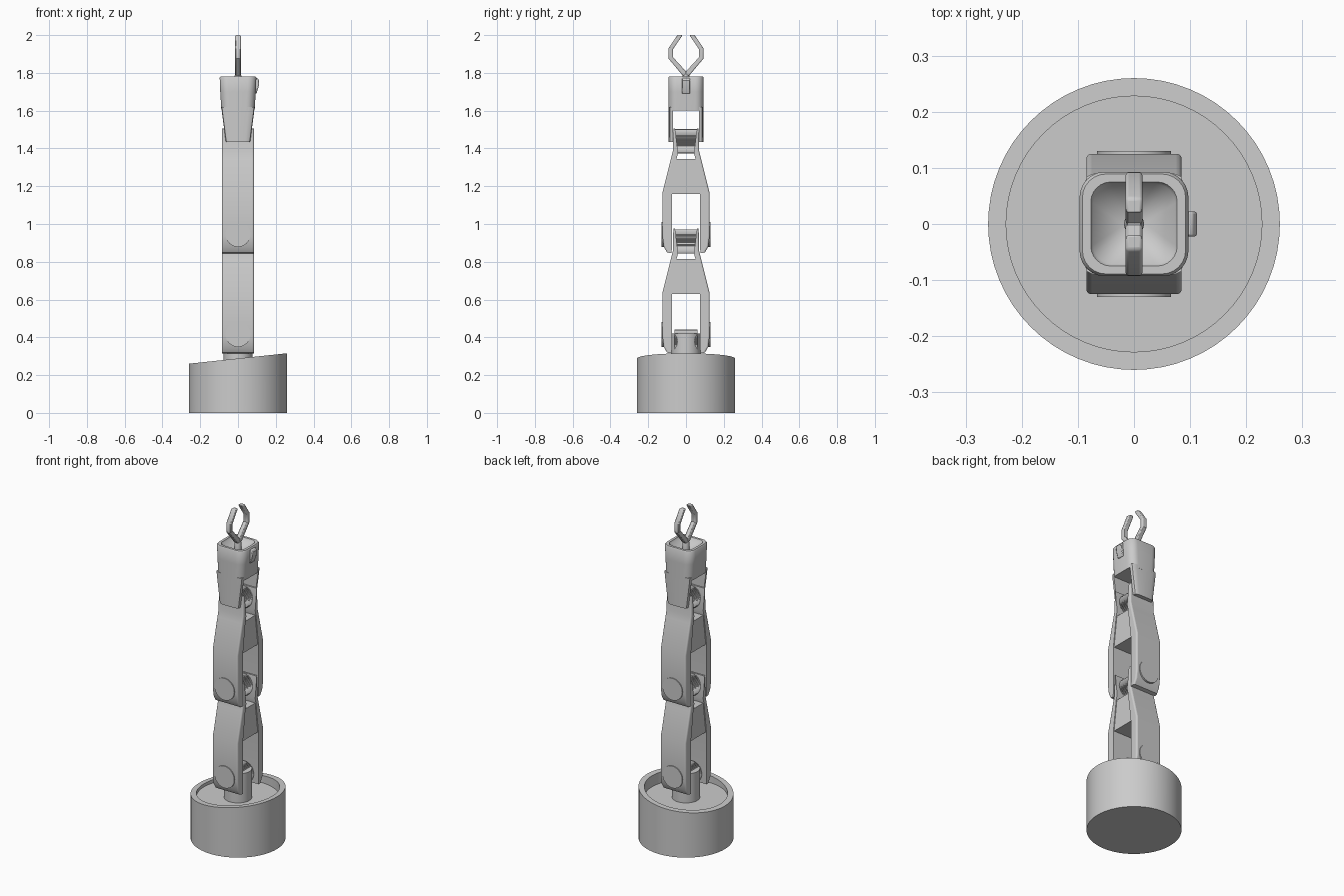
import bpy, bmesh, math
from mathutils import Vector

if "Cube" in bpy.data.objects:
    bpy.data.objects.remove(bpy.data.objects["Cube"])


def finish(name, bm, angle=35, bevel=0, segs=3):
    bmesh.ops.recalc_face_normals(bm, faces=bm.faces[:])
    me = bpy.data.meshes.new(name)
    bm.to_mesh(me)
    bm.free()
    ob = bpy.data.objects.new(name, me)
    bpy.context.collection.objects.link(ob)
    if bevel:
        m = ob.modifiers.new("bevel", 'BEVEL')
        m.width, m.segments, m.limit_method = bevel, segs, 'ANGLE'
        m.angle_limit = math.radians(50)
    bpy.ops.object.select_all(action='DESELECT')
    ob.select_set(True)
    bpy.context.view_layer.objects.active = ob
    bpy.ops.object.shade_smooth_by_angle(angle=math.radians(angle))
    return ob


def loft(name, rings, **kw):
    """Skin a list of equal-length closed loops and cap both ends."""
    bm = bmesh.new()
    vs = [[bm.verts.new(p) for p in r] for r in rings]
    n = len(rings[0])
    for a, b in zip(vs, vs[1:]):
        for i in range(n):
            bm.faces.new((a[i], a[(i + 1) % n], b[(i + 1) % n], b[i]))
    bm.faces.new(vs[0])
    bm.faces.new(vs[-1])
    return finish(name, bm, **kw)


def circle(r, z, n=64, shear=0.0):
    pts = [(r * math.cos(2 * math.pi * i / n), r * math.sin(2 * math.pi * i / n)) for i in range(n)]
    return [(x, y, z + shear * x) for x, y in pts]


def rounded_rect(hx, hy, r, z, n=6):
    out = []
    for q, (sx, sy) in enumerate([(1, 1), (-1, 1), (-1, -1), (1, -1)]):
        for k in range(n + 1):
            a = math.pi / 2 * (q + k / n)
            out.append((sx * (hx - r) + r * math.cos(a), sy * (hy - r) + r * math.sin(a), z))
    return out


def prism(name, pts, axis, a, b, **kw):
    """Extrude a profile along x (points are y,z) or y (points are x,z)."""
    place = (lambda u, v, t: (t, u, v)) if axis == 'x' else (lambda u, v, t: (u, t, v))
    return loft(name, [[place(u, v, t) for u, v in pts] for t in (a, b)], **kw)


# base drum with slanted rim and recessed floor
S = 0.106
loft("base", [circle(0.26, 0), circle(0.26, 0.288, shear=S),
              circle(0.228, 0.288, shear=S), circle(0.228, 0.245)])

# pedestal
loft("pedestal", [circle(0.077, 0.24, 40), circle(0.077, 0.42, 40)])

# fine-toothed joint gears
for j, z0 in enumerate((0.378, 0.908, 1.438)):
    N = 120
    pts = []
    for i in range(N):
        r = 0.064 if i % 2 else 0.060
        a = 2 * math.pi * i / N
        pts.append((r * math.cos(a), z0 + r * math.sin(a)))
    prism("joint_gear_%d" % j, pts, 'y', -0.062, 0.062, angle=20)

# two identical arm segments: side plates, web and pivot caps
PLATE = [(0.076, 0.0), (0.1, 0.004), (0.118, 0.035), (0.125, 0.09), (0.125, 0.32),
         (0.08, 0.50), (0.07, 0.54), (0.067, 0.66), (0.058, 0.66), (0.042, 0.53),
         (0.05, 0.50), (0.074, 0.315), (0.074, 0.06)]
WEB = [(-0.078, 0.315), (0.078, 0.315), (0.055, 0.50), (-0.055, 0.50)]
for k in range(2):
    z0 = 0.315 + 0.53 * k
    for s, side in ((1, "back"), (-1, "front")):
        plate = prism("arm_%d_%s_plate" % (k, side), [(s * y, z0 + z) for y, z in PLATE],
                      'x', -0.085, 0.085)
        # round only the outer long edges
        me = plate.data
        attr = me.attributes.new("bevel_weight_edge", 'FLOAT', 'EDGE')
        for e in me.edges:
            a, b = (me.vertices[i].co for i in e.vertices)
            same_end = abs(a.x - b.x) < 1e-4
            outer = all(min((Vector((s * p.y, p.z - z0)) - Vector(q)).length for q in PLATE[1:8]) < 1e-4
                        for p in (a, b))
            attr.data[e.index].value = 1.0 if same_end and outer else 0.0
        m = plate.modifiers.new("round", 'BEVEL')
        m.limit_method, m.width, m.segments = 'WEIGHT', 0.024, 4
        m.use_clamp_overlap = True
        cap = [(0.066 * math.cos(t * math.pi / 20), z0 + 0.1 + 0.066 * math.sin(t * math.pi / 20))
               for t in range(40)]
        prism("arm_%d_%s_pivot_cap" % (k, side), cap, 'y', s * 0.11, s * 0.13)
    prism("arm_%d_web" % k, [(y, z0 + z) for y, z in WEB], 'x', -0.08, 0.08)

# head cup with a funnel-shaped bowl
loft("head_cup", [rounded_rect(0.088, 0.093, 0.045, 1.60), rounded_rect(0.094, 0.093, 0.045, 1.70),
                  rounded_rect(0.097, 0.093, 0.045, 1.775), rounded_rect(0.092, 0.089, 0.042, 1.782),
                  rounded_rect(0.077, 0.075, 0.036, 1.782), rounded_rect(0.073, 0.071, 0.034, 1.772),
                  rounded_rect(0.02, 0.02, 0.018, 1.735)], angle=40)

# fork lugs hanging from the head
LUG = [(-0.082, 1.62), (-0.080, 1.60), (-0.074, 1.53), (-0.060, 1.437),
       (0.064, 1.432), (0.077, 1.52), (0.085, 1.60), (0.085, 1.62)]
for s, side in ((1, "back"), (-1, "front")):
    # curved cross-section: the outer face bulges in the middle
    rings = []
    for x, z in ((0.088, 1.62), (0.085, 1.59), (0.077, 1.53), (0.064, 1.433)):
        sec = [(-x, s * 0.068, z), (-x, s * 0.070, z)]
        for i in range(9):
            a = math.pi * (1 - i / 8)
            c, w = math.cos(a), math.sin(a)
            sec.append((x * math.copysign(abs(c) ** 0.5, c), s * (0.070 + 0.023 * w ** 0.5), z))
        sec += [(x, s * 0.068, z)]
        del sec[1]
        rings.append(sec)
    loft("head_%s_lug" % side, rings, angle=40)

# button on the side of the head
prism("head_button", [(0.085, 1.69), (0.098, 1.69), (0.110, 1.73), (0.112, 1.76), (0.104, 1.772), (0.085, 1.772)],
      'y', -0.022, 0.022, bevel=0.004, segs=2)

# claw stem
loft("claw_stem", [circle(0.018, 1.72, 20), circle(0.018, 1.785, 20),
                   circle(0.012, 1.80, 20), circle(0.012, 1.81, 20)])

# two angular claw fingers
OUTER = [(0.0, 1.785), (0.018, 1.787), (0.092, 1.875), (0.092, 1.932), (0.046, 2.0)]
INNER = [(0.018, 2.0), (0.068, 1.927), (0.068, 1.882), (0.0, 1.808)]
for s, side in ((1, "back"), (-1, "front")):
    prism("claw_%s_finger" % side, [(s * y, z) for y, z in OUTER + INNER], 'x', -0.015, 0.015,
          bevel=0.005, segs=2)
